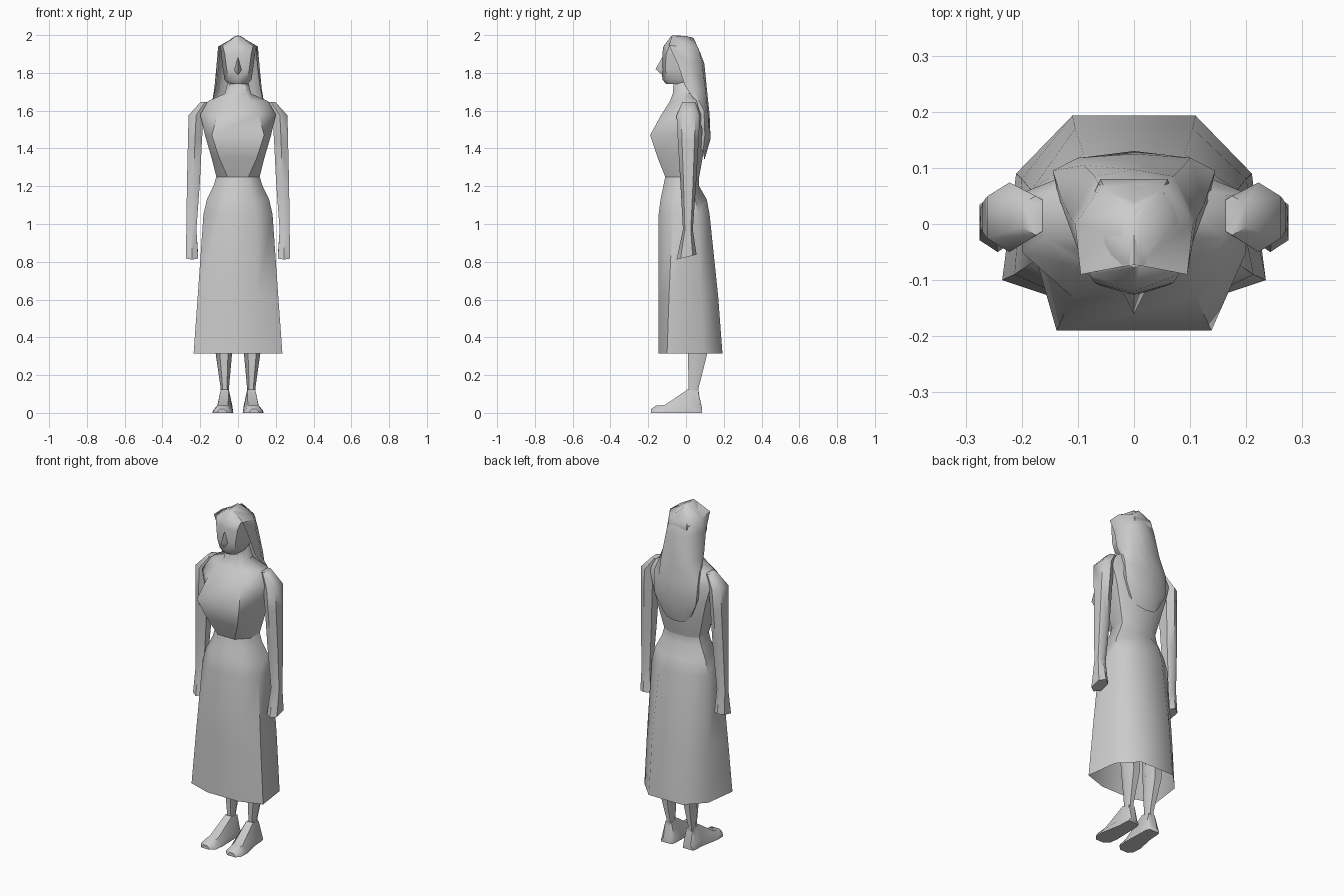
import bpy, bmesh, math

grey = bpy.data.materials.new("light_grey")
grey.diffuse_color = (0.6, 0.6, 0.6, 1)


def loft(name, rings, closed=True, caps=(True, True), angle=50):
    """Skin a list of equally long point rings."""
    bm = bmesh.new()
    rows = [[bm.verts.new(p) for p in r] for r in rings]
    n = len(rows[0])
    for a, b in zip(rows, rows[1:]):
        for i in range(n if closed else n - 1):
            j = (i + 1) % n
            bm.faces.new((a[i], a[j], b[j], b[i]))
    if closed and caps[0]:
        bm.faces.new(rows[0][::-1])
    if closed and caps[1]:
        bm.faces.new(rows[-1])
    bmesh.ops.remove_doubles(bm, verts=bm.verts, dist=0.0005)
    bmesh.ops.recalc_face_normals(bm, faces=bm.faces)
    me = bpy.data.meshes.new(name)
    bm.to_mesh(me)
    bm.free()
    me.materials.append(grey)
    ob = bpy.data.objects.new(name, me)
    bpy.context.collection.objects.link(ob)
    bpy.ops.object.select_all(action='DESELECT')
    ob.select_set(True)
    bpy.context.view_layer.objects.active = ob
    bpy.ops.object.shade_smooth_by_angle(angle=math.radians(angle))
    return ob


def mirrored(half):
    """Complete a half ring (x >= 0) across x = 0."""
    return half + [(-x, y, z) for x, y, z in reversed(half)]


def dress_ring(z, fx, fy, sx, sy, tx, ty, bx, by):
    return mirrored([(fx, fy, z), (sx, sy, z), (tx, ty, z), (bx, by, z)])


# Skirt, open at the hem
skirt = [
    (0.315, .10, -.145, .235, -.10, .21, .09, .11, .193),
    (0.62, .10, -.145, .213, -.09, .20, .08, .105, .17),
    (1.05, .09, -.145, .183, -.07, .183, .06, .09, .125),
    (1.13, .08, -.135, .165, -.06, .165, .05, .08, .11),
    (1.20, .06, -.12, .13, -.05, .13, .04, .06, .07),
    (1.25, .055, -.11, .115, -.05, .115, .04, .06, .07)]
loft("skirt", [dress_ring(*r) for r in skirt], caps=(False, False))

# Torso with bust, shoulders and neck
torso = [
    skirt[-1],
    (1.35, .10, -.15, .14, -.055, .14, .05, .07, .088),
    (1.47, .138, -.19, .175, -.06, .17, .06, .08, .10),
    (1.58, .11, -.13, .20, -.05, .20, .055, .10, .095),
    (1.65, .07, -.085, .16, -.025, .16, .05, .08, .075),
    (1.69, .045, -.07, .07, -.03, .07, .04, .04, .055),
    (1.77, .04, -.065, .05, -.03, .05, .03, .03, .05)]
loft("torso", [dress_ring(*r) for r in torso], caps=(False, True))

# Head: centre front, cheek, side, back corner for each height
head = [
    (1.74, -.105, .035, -.09, .05, -.03, .04, .03),
    (1.765, -.125, .05, -.10, .072, -.03, .05, .05),
    (1.82, -.128, .06, -.11, .08, -.03, .06, .07),
    (1.90, -.125, .07, -.105, .09, -.02, .06, .08),
    (1.94, -.12, .08, -.09, .095, 0, .05, .06),
    (1.995, -.078, .012, -.07, .015, -.04, .01, .01)]
loft("head", [[(0, cy, z)] + mirrored([(fx, fy, z), (sx, sy, z), (bx, by, z)])
              for z, cy, fx, fy, sx, sy, bx, by in head])

# Nose
loft("nose", [[(0, -.122, 1.89), (.02, -.12, 1.815), (0, -.122, 1.785),
               (-.02, -.12, 1.815)],
              [(0, -.161, 1.82)] * 4], caps=(True, False), angle=80)

# Long hair: front edge, side, back corner, back centre for each row
hair = [
    [(0, -.072, 2.0), (0, -.03, 1.997), (0, .03, 1.988), (0, .04, 1.985)],
    [(.095, -.09, 1.945), (.105, 0, 1.94), (.06, .065, 1.93), (0, .07, 1.92)],
    [(.10, -.045, 1.85), (.112, .01, 1.86), (.07, .085, 1.85), (0, .097, 1.85)],
    [(.115, -.005, 1.73), (.125, .035, 1.72), (.09, .105, 1.70), (0, .112, 1.70)],
    [(.135, .05, 1.65), (.145, .095, 1.60), (.10, .118, 1.58), (0, .125, 1.58)],
    [(.14, .085, 1.50), (.135, .10, 1.47), (.08, .12, 1.45), (0, .13, 1.45)],
    [(.10, .08, 1.40), (.09, .09, 1.38), (.06, .095, 1.35), (0, .098, 1.34)]]
loft("hair", [r + [(-x, y, z) for x, y, z in r[-2::-1]] for r in hair],
     closed=False)

for side, label in ((1, "right"), (-1, "left")):
    # Arm and hand: z, centre, half sizes, tilt of the ring
    arm = [
        (1.645, .175, .015, .025, .035, 0),
        (1.575, .222, .012, .042, .062, 0),
        (1.44, .228, .012, .039, .055, 0),
        (1.22, .236, .012, .036, .042, 0),
        (0.97, .247, .010, .028, .026, 0),
        (0.825, .243, .003, .034, .053, .25)]
    hexagon = [(.95, .6), (0, 1), (-.95, .6), (-.95, -.6), (0, -1), (.95, -.6)]
    loft(label + "_arm",
         [[(side * (cx + rx * u), cy + ry * v, z + t * ry * v)
           for u, v in hexagon] for z, cx, cy, rx, ry, t in arm])

    # Lower leg
    leg = [(0.08, .07, .042, .025, .032), (0.13, .07, .04, .022, .03),
           (0.32, .075, .062, .044, .06), (0.55, .08, .05, .05, .06)]
    loft(label + "_leg",
         [[(side * (cx + rx * math.cos(a)), cy + ry * math.sin(a), z)
           for a in (math.tau * k / 6 for k in range(6))]
          for z, cx, cy, rx, ry in leg])

    # Wedge-shaped foot: y, centre x, half width, top height
    foot = [(.085, .072, .034, .025), (.065, .07, .04, .115),
            (.01, .07, .042, .125), (-.11, .08, .055, .043),
            (-.16, .082, .05, .038), (-.185, .085, .026, .02)]
    loft(label + "_foot",
         [[(side * (cx + u * w), y, zt * v)
           for u, v in ((1, 0), (.95, .3), (.5, 1), (-.5, 1), (-.95, .3), (-1, 0))]
          for y, cx, w, zt in foot], angle=40)
